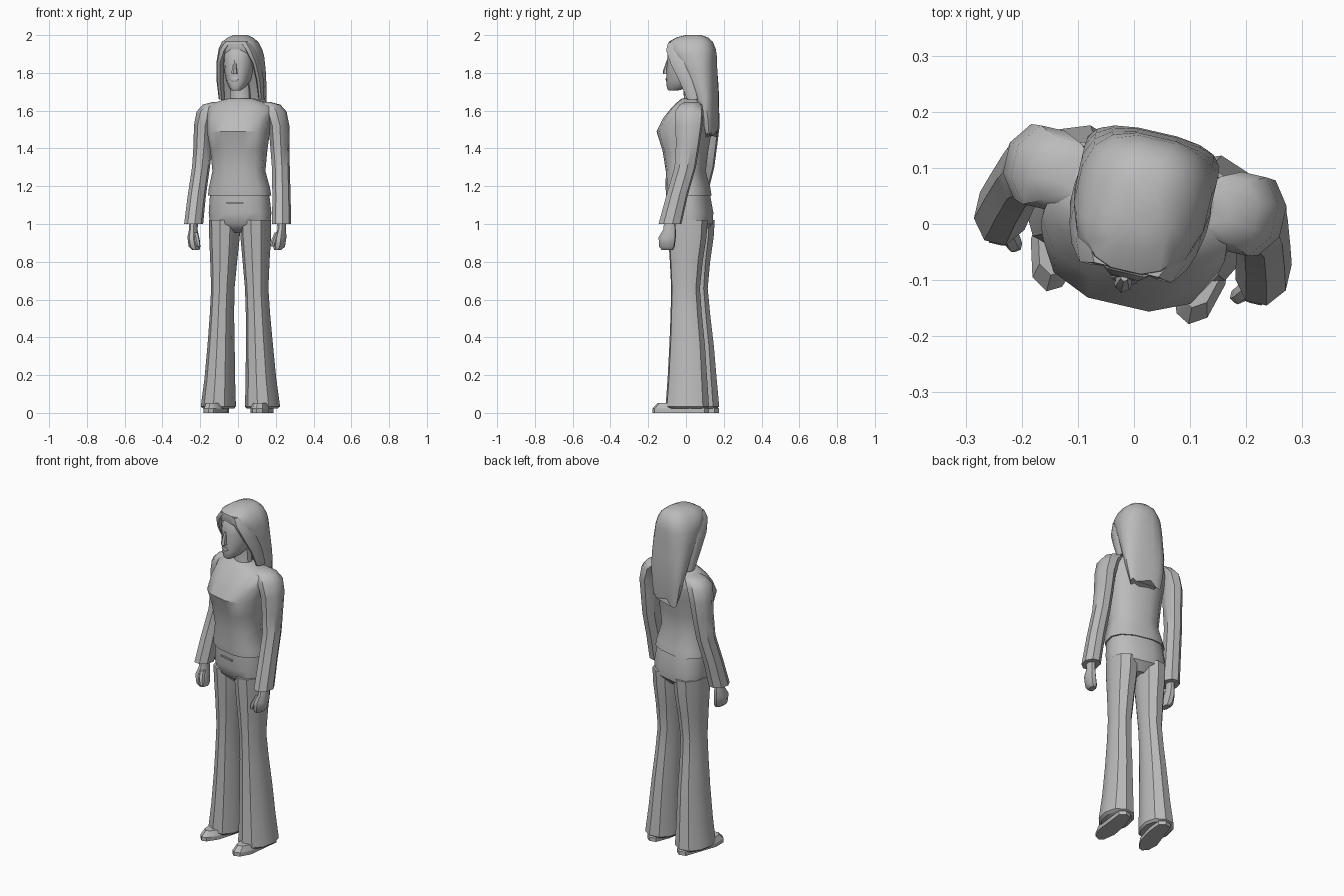
import bpy, bmesh, math, random
from mathutils import Matrix

random.seed(4)
GREY = bpy.data.materials.new("plain grey")
GREY.diffuse_color = (0.5, 0.5, 0.5, 1)

# The whole figure is symmetric but turned slightly towards -x
POSE = Matrix.Translation((0.012, 0.03, 0)) @ Matrix.Rotation(math.radians(-13), 4, 'Z')


def finish(name, bm, angle=38):
    bmesh.ops.recalc_face_normals(bm, faces=bm.faces)
    bm.transform(POSE)
    me = bpy.data.meshes.new(name)
    bm.to_mesh(me)
    bm.free()
    me.materials.append(GREY)
    ob = bpy.data.objects.new(name, me)
    bpy.context.collection.objects.link(ob)
    bpy.ops.object.select_all(action='DESELECT')
    ob.select_set(True)
    bpy.context.view_layer.objects.active = ob
    bpy.ops.object.shade_smooth_by_angle(angle=math.radians(angle))
    return ob


def loft(name, rings, n=10, power=1.0, jag=0.0, side=1, angle=38):
    """rings: (z, centre x, half width, front y, back y); power < 1 gives squarer rings"""
    bm = bmesh.new()
    loops = []
    for i, (z, cx, hw, yf, yb) in enumerate(rings):
        loop = []
        for k in range(n):
            a = 2 * math.pi * (k + 0.5) / n
            c, s = math.cos(a), math.sin(a)
            c = math.copysign(abs(c) ** power, c)
            s = math.copysign(abs(s) ** power, s)
            dz = random.uniform(-jag, jag) if i == 0 else 0
            loop.append(bm.verts.new((side * (cx + hw * c), (yf + yb) / 2 + (yb - yf) / 2 * s, z + dz)))
        loops.append(loop)
    for a, b in zip(loops, loops[1:]):
        for k in range(n):
            j = (k + 1) % n
            bm.faces.new((a[k], a[j], b[j], b[k]))
    bm.faces.new(loops[0])
    bm.faces.new(loops[-1])
    return finish(name, bm, angle)


def prism(name, outline, z0, z1, top_scale=1.0, side=1):
    """flat outline extruded upwards, top shrunk about its centre"""
    bm = bmesh.new()
    mx = sum(p[0] for p in outline) / len(outline)
    my = sum(p[1] for p in outline) / len(outline)
    lo = [bm.verts.new((side * x, y, z0)) for x, y in outline]
    hi = [bm.verts.new((side * (mx + (x - mx) * top_scale), my + (y - my) * top_scale, z1)) for x, y in outline]
    bm.faces.new(lo)
    bm.faces.new(hi)
    for k in range(len(lo)):
        j = (k + 1) % len(lo)
        bm.faces.new((lo[k], lo[j], hi[j], hi[k]))
    return finish(name, bm)


# Shirt body
loft("shirt", [
    (1.15, 0, .168, -.128, .098),
    (1.19, 0, .162, -.132, .092),
    (1.28, 0, .140, -.132, .068),
    (1.39, 0, .150, -.150, .082),
    (1.49, 0, .165, -.182, .100),
    (1.56, 0, .172, -.145, .112),
    (1.62, 0, .170, -.095, .105),
    (1.645, 0, .130, -.070, .090),
    (1.665, 0, .066, -.050, .062),
], n=12, power=0.8)

# Hips of the trousers
loft("trouser_hips", [
    (.955, 0, .060, -.060, .060),
    (1.00, 0, .160, -.108, .104),
    (1.06, 0, .166, -.118, .108),
    (1.17, 0, .156, -.120, .088),
], n=12, power=0.8)
prism("fly_seam", [(-.045, -.124), (.045, -.124), (.045, -.11), (-.045, -.11)], 1.108, 1.116)

# Neck and head
loft("neck", [
    (1.62, 0, .062, -.055, .055),
    (1.67, 0, .054, -.042, .048),
    (1.76, 0, .050, -.050, .050),
], n=10)
loft("head", [
    (1.708, 0, .024, -.126, -.070),
    (1.722, 0, .040, -.134, -.020),
    (1.755, 0, .060, -.134, .040),
    (1.80, 0, .074, -.134, .080),
    (1.86, 0, .082, -.132, .100),
    (1.92, 0, .082, -.124, .100),
    (1.965, 0, .060, -.090, .080),
], n=12, power=0.85)
loft("nose", [
    (1.795, 0, .017, -.156, -.120),
    (1.808, 0, .015, -.157, -.120),
    (1.865, 0, .007, -.136, -.120),
], n=6)
loft("lips", [
    (1.752, 0, .014, -.136, -.120),
    (1.765, 0, .026, -.141, -.120),
    (1.776, 0, .016, -.138, -.120),
], n=8)

# Long hair: solid shell whose front edge recedes on the way down
loft("hair", [
    (1.475, 0, .092, .092, .128),
    (1.56, 0, .110, .070, .136),
    (1.66, 0, .122, .035, .138),
    (1.74, 0, .124, -.005, .136),
    (1.82, 0, .124, -.050, .132),
    (1.89, 0, .120, -.100, .130),
    (1.925, 0, .112, -.122, .126),
    (1.965, 0, .092, -.118, .110),
    (1.988, 0, .062, -.080, .085),
    (2.00, 0, .035, -.030, .050),
], n=16, power=0.75, jag=0.022)

for side, tag in ((1, "right"), (-1, "left")):
    # Front locks beside the cheeks
    loft(tag + "_hair_lock", [
        (1.66, .108, .014, .000, .060),
        (1.76, .108, .018, -.045, .040),
        (1.85, .098, .020, -.095, .020),
        (1.92, .072, .030, -.125, .020),
        (1.96, .045, .035, -.120, .020),
    ], n=8, side=side)

    # Sleeve with open-looking cuff
    loft(tag + "_sleeve", [
        (1.00, .239, .050, -.125, .000),
        (1.15, .230, .048, -.085, .032),
        (1.30, .217, .047, -.043, .073),
        (1.42, .208, .050, -.038, .092),
        (1.52, .203, .054, -.042, .106),
        (1.595, .184, .058, -.048, .108),
        (1.632, .150, .060, -.030, .090),
        (1.645, .120, .040, -.010, .065),
    ], n=8, side=side)

    # Half-closed hand and thumb
    loft(tag + "_hand", [
        (.862, .222, .018, -.112, -.050),
        (.880, .230, .030, -.124, -.038),
        (.930, .238, .029, -.126, -.030),
        (.970, .240, .022, -.100, -.030),
        (1.01, .240, .024, -.094, -.034),
    ], n=8, side=side)
    loft(tag + "_thumb", [
        (.880, .200, .010, -.128, -.104),
        (.910, .207, .014, -.130, -.096),
        (.955, .222, .014, -.112, -.072),
    ], n=6, side=side)

    # Flared trouser leg
    loft(tag + "_trouser_leg", [
        (.022, .118, .078, -.100, .106),
        (.034, .120, .090, -.114, .122),
        (.18, .112, .078, -.105, .110),
        (.36, .104, .069, -.097, .096),
        (.52, .098, .062, -.092, .078),
        (.66, .092, .060, -.090, .066),
        (.80, .088, .069, -.098, .080),
        (.93, .085, .078, -.108, .100),
        (1.02, .084, .080, -.114, .106),
    ], n=10, power=0.9, side=side)

    # Shoe: flat sole plus rounded upper
    shoe = [(.085, .105), (.072, .02), (.078, -.10), (.105, -.170), (.130, -.184),
            (.160, -.165), (.178, -.10), (.165, .02), (.155, .105), (.120, .122)]
    prism(tag + "_shoe_sole", shoe, 0, .022, 1.0, side)
    prism(tag + "_shoe_upper", shoe, .022, .052, 0.80, side)
